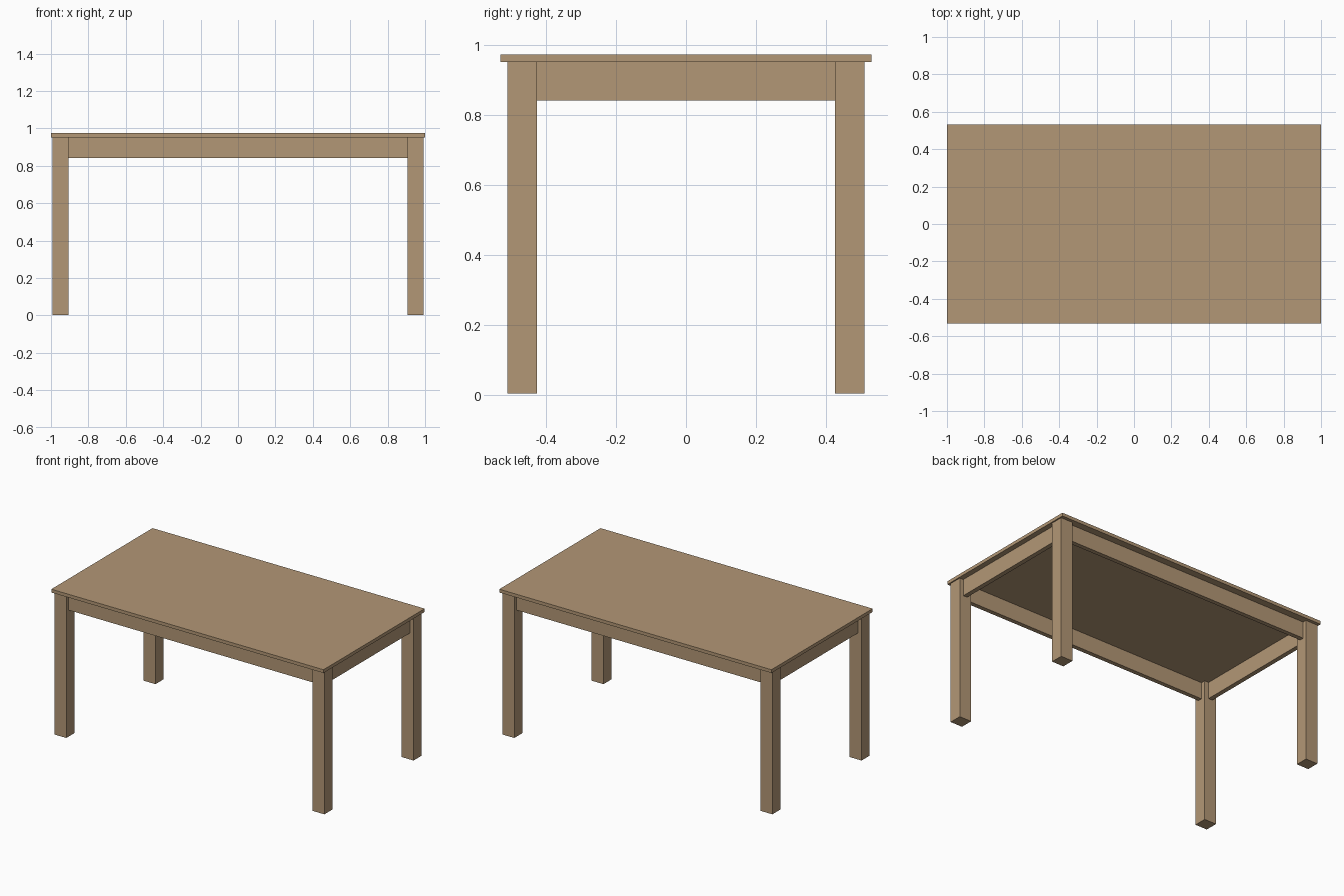
import bpy

if "Cube" in bpy.data.objects:
    bpy.data.objects.remove(bpy.data.objects["Cube"])

wood = bpy.data.materials.new("wood")
wood.diffuse_color = (0.45, 0.31, 0.18, 1)
wood.use_nodes = True
wood.node_tree.nodes["Principled BSDF"].inputs["Base Color"].default_value = wood.diffuse_color


def box(name, x, y, z):
    """Axis-aligned box from (min, max) ranges."""
    bpy.ops.mesh.primitive_cube_add(size=1, location=[sum(r) / 2 for r in (x, y, z)])
    ob = bpy.context.object
    ob.name = name
    ob.scale = [r[1] - r[0] for r in (x, y, z)]
    bpy.ops.object.transform_apply(location=True, rotation=False, scale=True)
    ob.data.materials.append(wood)
    return ob


def span(sign, a, b):
    return tuple(sorted((sign * a, sign * b)))


# Table top
box("table_top", (-1, 1), (-0.531, 0.531), (0.952, 0.974))

# Four square legs set just inside the top edge
for sx, side in ((-1, "left"), (1, "right")):
    for sy, end in ((-1, "front"), (1, "back")):
        box(f"{end}_{side}_leg", span(sx, 0.905, 0.992), span(sy, 0.426, 0.51), (0.003, 0.953))

# Long aprons, recessed between the legs
for sy, end in ((-1, "front"), (1, "back")):
    box(f"{end}_apron", (-0.906, 0.906), span(sy, 0.455, 0.484), (0.842, 0.953))

# Short aprons
for sx, side in ((-1, "left"), (1, "right")):
    box(f"{side}_apron", span(sx, 0.935, 0.965), (-0.427, 0.427), (0.842, 0.953))
